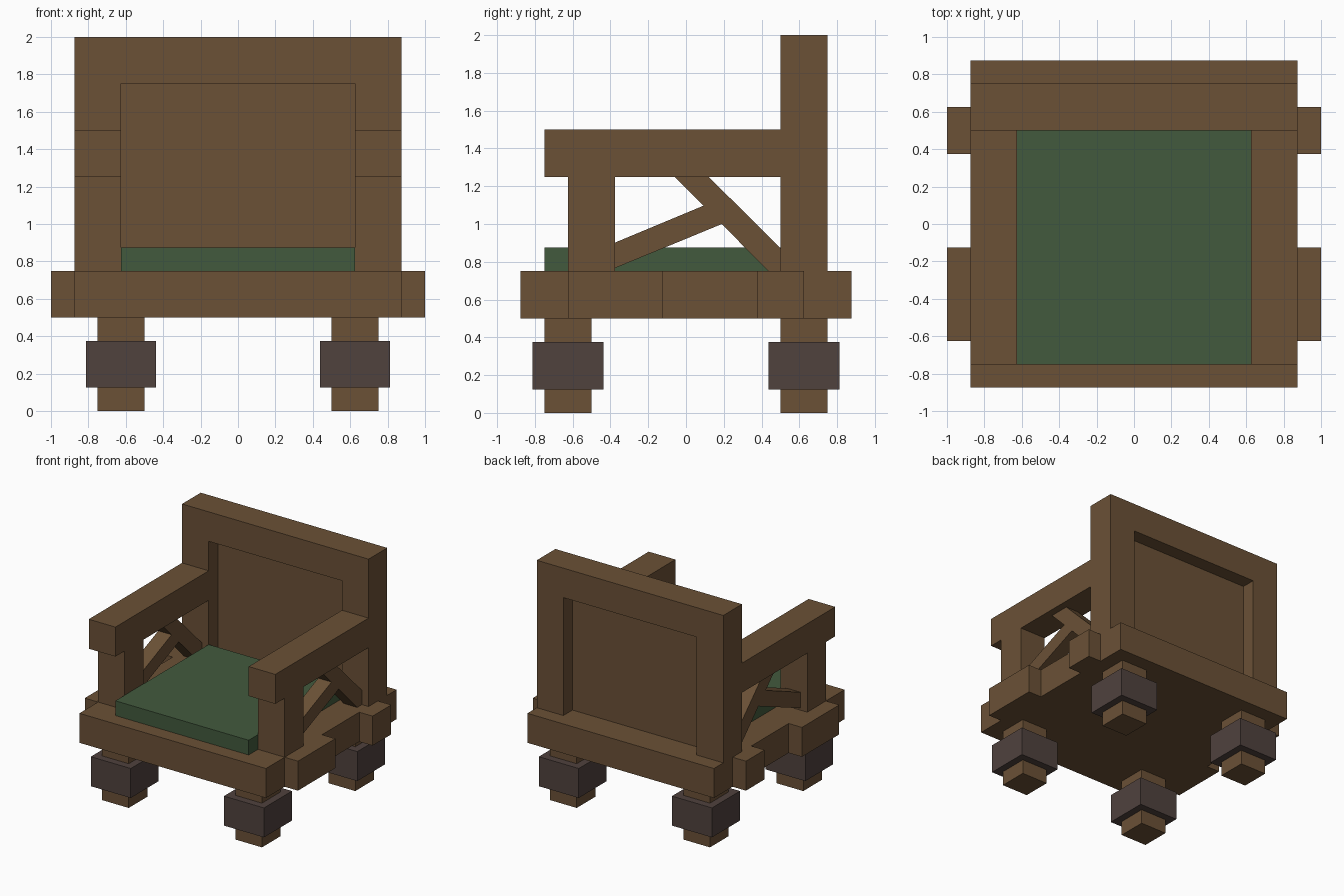
import bpy
import math

if "Cube" in bpy.data.objects:
    bpy.data.objects.remove(bpy.data.objects["Cube"])


def material(name, rgb):
    m = bpy.data.materials.new(name)
    m.diffuse_color = (*rgb, 1.0)
    m.use_nodes = True
    m.node_tree.nodes["Principled BSDF"].inputs["Base Color"].default_value = m.diffuse_color
    return m


WOOD = material("brown wood", (0.147, 0.082, 0.037))
CLOTH = material("green cloth", (0.055, 0.102, 0.047))
IRON = material("dark iron", (0.080, 0.054, 0.048))


def box(name, x, y, z, mat, tilt=0.0):
    """Box from (min, max) ranges, optionally tilted about the x axis."""
    ranges = (x, y, z)
    bpy.ops.mesh.primitive_cube_add(size=1, location=[(a + b) / 2 for a, b in ranges])
    ob = bpy.context.object
    ob.name = name
    ob.scale = [b - a for a, b in ranges]
    ob.rotation_euler.x = tilt
    ob.data.materials.append(mat)
    return ob


def prism(name, x0, x1, outline, mat):
    """Extrude a (y, z) outline across x."""
    n = len(outline)
    verts = [(x, y, z) for x in (x0, x1) for y, z in outline]
    faces = [tuple(range(n))[::-1], tuple(range(n, 2 * n))]
    faces += [(i, (i + 1) % n, n + (i + 1) % n, n + i) for i in range(n)]
    if x0 > x1:
        faces = [f[::-1] for f in faces]
    me = bpy.data.meshes.new(name)
    me.from_pydata(verts, [], faces)
    me.materials.append(mat)
    ob = bpy.data.objects.new(name, me)
    bpy.context.collection.objects.link(ob)
    return ob


def side_range(s, a, b):
    return tuple(sorted((s * a, s * b)))


# Seat
box("seat_base", (-.875, .875), (-.875, .875), (.5, .75), WOOD)
box("seat_cushion", (-.625, .625), (-.75, .5), (.75, .875), CLOTH)

# Backrest
box("back_top_rail", (-.875, .875), (.5, .75), (1.75, 2), WOOD)
box("back_panel", (-.625, .625), (.622, .628), (.75, 1.75), WOOD)

for s, side in ((-1, "left"), (1, "right")):
    frame_x = side_range(s, .625, .875)
    box(f"{side}_back_post", frame_x, (.5, .75), (.75, 1.75), WOOD)

    # Arm and its front post
    box(f"{side}_armrest", frame_x, (-.75, .5), (1.25, 1.5), WOOD)
    box(f"{side}_arm_post", frame_x, (-.625, -.375), (.75, 1.25), WOOD)

    # Diagonal braces under the arm
    x0, x1 = s * .6875, s * .8125
    prism(f"{side}_long_brace", x0, x1,
          [(-.06, 1.25), (.437, .75), (.5, .75), (.5, .872), (.12, 1.25)], WOOD)
    prism(f"{side}_short_brace", x0, x1,
          [(-.38, .765), (.19, 1.0), (.1, 1.1), (-.38, .9)], WOOD)

    # Blocks on the sides of the base
    block_x = side_range(s, .875, 1)
    box(f"{side}_front_block", block_x, (-.625, -.125), (.5, .75), WOOD)
    box(f"{side}_back_block", block_x, (.375, .625), (.5, .75), WOOD)

    # Legs with iron cuffs
    for t, end in ((-1, "front"), (1, "back")):
        box(f"{side}_{end}_leg", side_range(s, .5, .75), side_range(t, .5, .75),
            (0, .5), WOOD)
        box(f"{side}_{end}_leg_cuff", side_range(s, .4375, .8125),
            side_range(t, .4375, .8125), (.125, .375), IRON)
